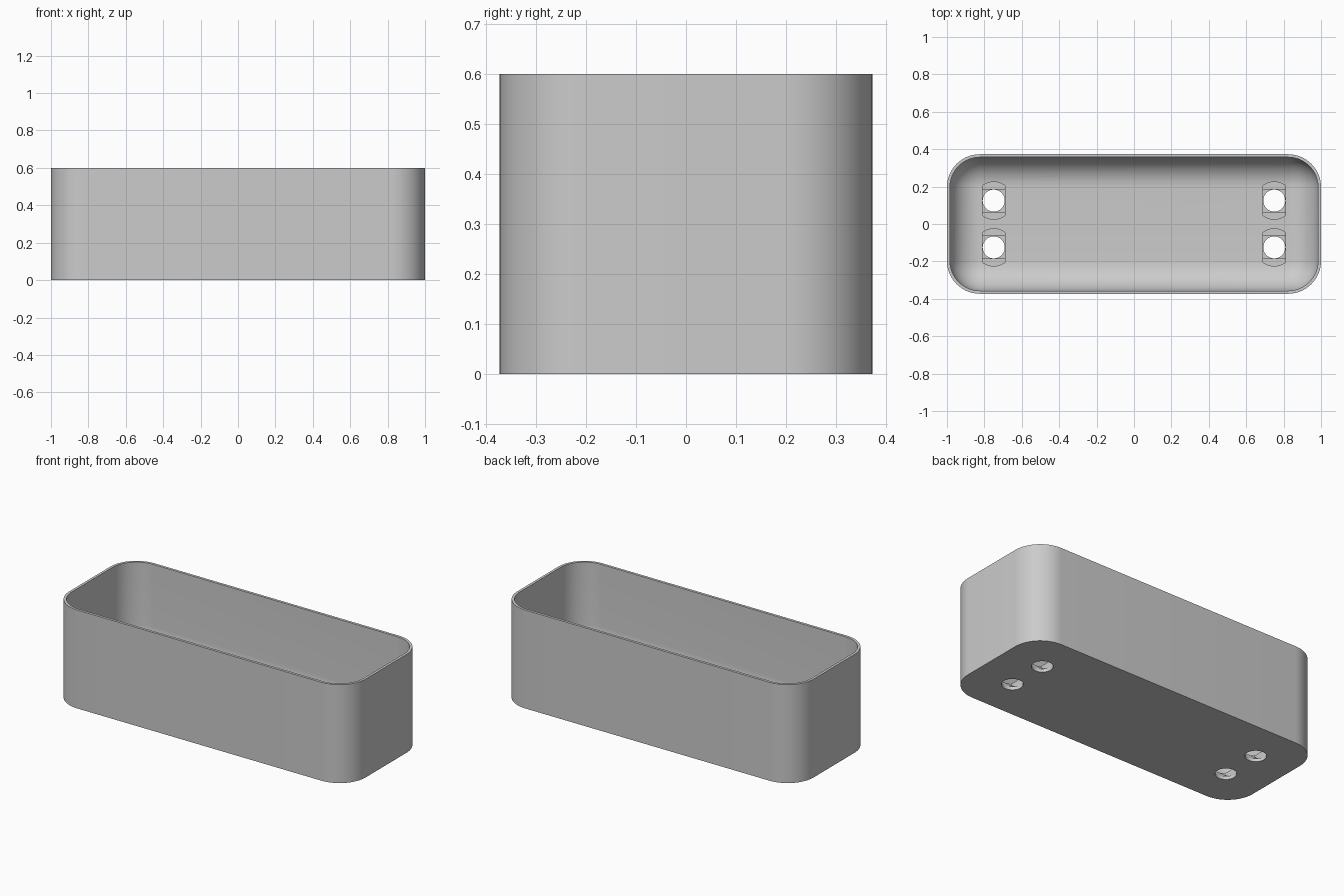
import bpy
import bmesh
from math import sin, cos, pi, sqrt

if "Cube" in bpy.data.objects:
    bpy.data.objects.remove(bpy.data.objects["Cube"], do_unlink=True)

HEIGHT, FLOOR = 0.6, 0.06
CX, CY = 0.824, 0.197          # centres of the rounded corners
R_OUT, R_IN = 0.176, 0.16      # outer and inner corner radius
STEPS = 16

grey = bpy.data.materials.new("light grey")
grey.use_nodes = True
colour = (0.6, 0.6, 0.6, 1)
grey.diffuse_color = colour
grey.node_tree.nodes["Principled BSDF"].inputs["Base Color"].default_value = colour


def make_object(name, bm):
    bmesh.ops.recalc_face_normals(bm, faces=bm.faces)
    mesh = bpy.data.meshes.new(name)
    bm.to_mesh(mesh)
    bm.free()
    mesh.materials.append(grey)
    obj = bpy.data.objects.new(name, mesh)
    bpy.context.collection.objects.link(obj)
    return obj


def rounded_ring(bm, radius, z):
    verts = []
    for k, (sx, sy) in enumerate([(1, 1), (-1, 1), (-1, -1), (1, -1)]):
        for i in range(STEPS + 1):
            a = (k + i / STEPS) * pi / 2
            verts.append(bm.verts.new((sx * CX + radius * cos(a), sy * CY + radius * sin(a), z)))
    return verts


# Tray: outer wall, rim, inner wall and rounded transition to the floor
profile = [(R_OUT, 0), (R_OUT, HEIGHT), (R_IN, HEIGHT)]
for i in range(STEPS + 1):
    t = i / STEPS * pi / 2
    profile.append((R_IN * cos(t), FLOOR + R_IN * (1 - sin(t))))

bm = bmesh.new()
rings = [rounded_ring(bm, r, z) for r, z in profile]
for low, high in zip(rings, rings[1:]):
    n = len(low)
    for i in range(n):
        j = (i + 1) % n
        bm.faces.new((low[i], low[j], high[j], high[i]))
bm.faces.new(rings[0])
bm.faces.new(rings[-1])
bmesh.ops.remove_doubles(bm, verts=bm.verts, dist=1e-5)
tray = make_object("tray", bm)


# Screw hole outlines, from the wide upper slot to the round lower hole
def slot_outline(half=0.06, radius=0.1, n=8):
    edge = sqrt(radius ** 2 - half ** 2)
    pts = []
    for s in (1, -1):
        for i in range(n + 1):
            x = s * half * (1 - 2 * i / n)
            pts.append((x, s * max(edge, sqrt(radius ** 2 - x * x))))
    return pts


square = [(s * 0.0595, t * 0.06) for s, t in [(1, 1), (-1, 1), (-1, -1), (1, -1)]]
circle = [(0.059 * cos(i * pi / 16), 0.059 * sin(i * pi / 16)) for i in range(32)]


def cut(name, outline, z):
    bm = bmesh.new()
    for x in (-0.75, 0.75):
        for y in (-0.125, 0.125):
            face = bm.faces.new([bm.verts.new((x + px, y + py, z)) for px, py in outline])
            grown = bmesh.ops.extrude_face_region(bm, geom=[face])["geom"]
            for v in grown:
                if isinstance(v, bmesh.types.BMVert):
                    v.co.z = 0.25
    cutter = make_object(name, bm)
    cutter.hide_render = True
    mod = tray.modifiers.new(name, "BOOLEAN")
    mod.operation = "DIFFERENCE"
    mod.solver = "EXACT"
    mod.object = cutter
    bpy.context.view_layer.objects.active = tray
    bpy.ops.object.modifier_apply(modifier=name)
    bpy.data.objects.remove(cutter, do_unlink=True)


cut("slot_cutter", slot_outline(), 0.036)
cut("square_cutter", square, 0.02)
cut("hole_cutter", circle, -0.1)

# Smooth rounded walls with crisp rim and hole edges
bpy.ops.object.select_all(action="DESELECT")
tray.select_set(True)
bpy.context.view_layer.objects.active = tray
bpy.ops.object.shade_smooth_by_angle(angle=pi / 6)
